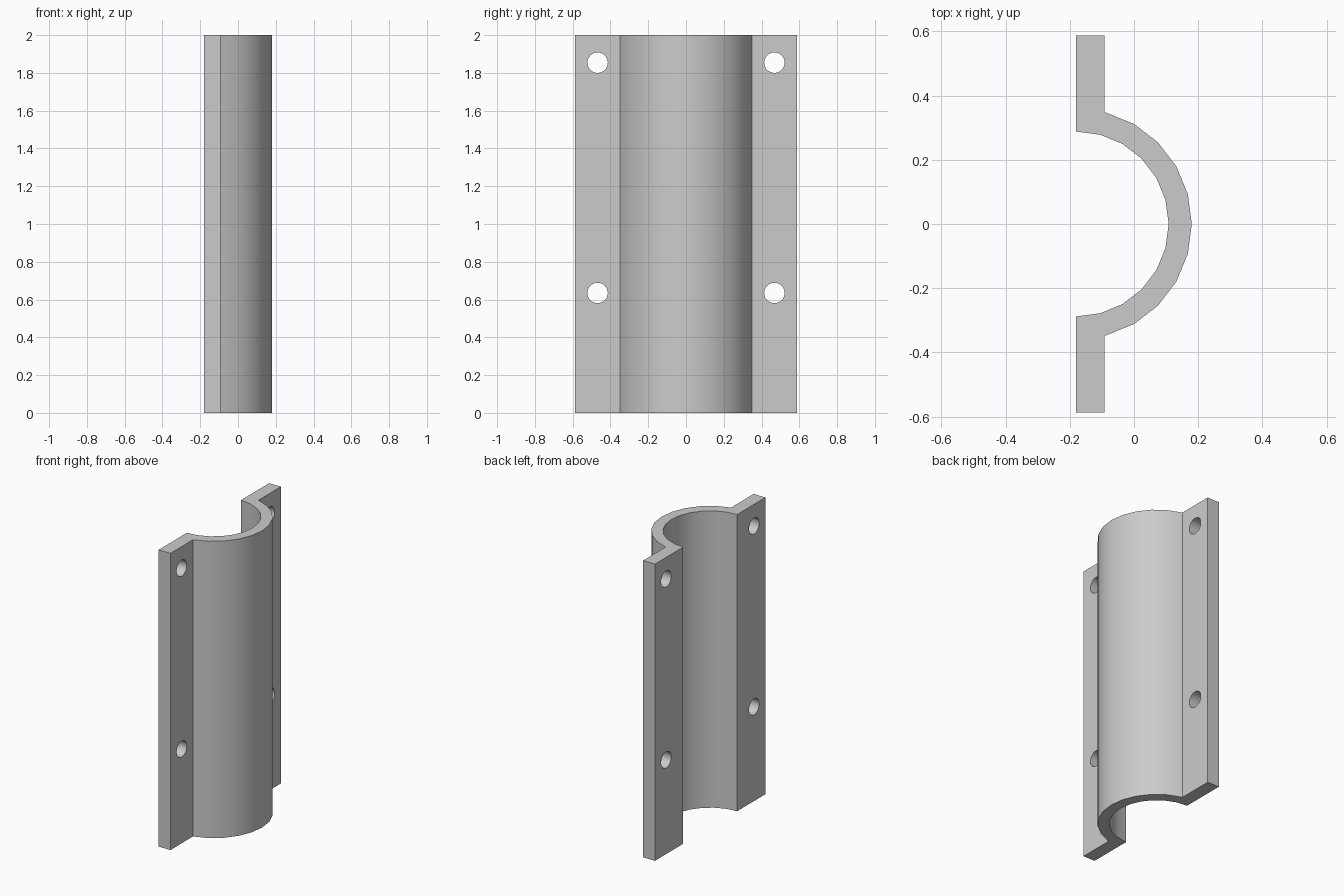
import bpy, bmesh
from math import sin, cos, radians, pi

cube = bpy.data.objects.get("Cube")
if cube:
    bpy.data.objects.remove(cube)

HEIGHT = 2.0
BACK = -0.18          # flat back plane, also the arc centre
FLANGE_FRONT = -0.092
HALF_WIDTH = 0.588
R_IN, R_OUT = 0.288, 0.36
HOLE_R, HOLE_Y = 0.054, 0.468

grey = bpy.data.materials.new("light grey")
grey.use_nodes = True
colour = (0.6, 0.6, 0.6, 1)
grey.diffuse_color = colour
grey.node_tree.nodes["Principled BSDF"].inputs["Base Color"].default_value = colour


def arc(radius, start, end, step):
    return [(BACK + radius * cos(radians(a)), radius * sin(radians(a)))
            for a in range(start, end + step, step)]


# Bracket: half-round channel with a flange on each side, extruded upward
join_y = 0.349
outline = [(BACK, -HALF_WIDTH), (FLANGE_FRONT, -HALF_WIDTH), (FLANGE_FRONT, -join_y)]
outline += arc(R_OUT, -60, 60, 15)
outline += [(FLANGE_FRONT, join_y), (FLANGE_FRONT, HALF_WIDTH), (BACK, HALF_WIDTH)]
outline += arc(R_IN, 90, -90, -15)

bm = bmesh.new()
base = bm.faces.new([bm.verts.new((x, y, 0)) for x, y in outline])
top = bmesh.ops.extrude_face_region(bm, geom=[base])["geom"]
bmesh.ops.translate(bm, vec=(0, 0, HEIGHT),
                    verts=[v for v in top if isinstance(v, bmesh.types.BMVert)])
bmesh.ops.recalc_face_normals(bm, faces=bm.faces)
mesh = bpy.data.meshes.new("half_round_bracket")
bm.to_mesh(mesh)
bm.free()
bracket = bpy.data.objects.new("half_round_bracket", mesh)
bpy.context.collection.objects.link(bracket)
mesh.materials.append(grey)

# Bolt holes through both flanges
for side in (-1, 1):
    for z in (0.635, 1.854):
        bpy.ops.mesh.primitive_cylinder_add(
            vertices=32, radius=HOLE_R, depth=0.3, rotation=(0, pi / 2, 0),
            location=((BACK + FLANGE_FRONT) / 2, side * HOLE_Y, z))
        cutter = bpy.context.object
        cutter.name = "bolt_hole_cutter"
        cutter.data.materials.append(grey)
        cutter.hide_render = True
        cut = bracket.modifiers.new("bolt_hole", "BOOLEAN")
        cut.operation = "DIFFERENCE"
        cut.solver = "EXACT"
        cut.object = cutter

# Apply the cuts, then remove the cutters
bpy.ops.object.select_all(action="DESELECT")
bpy.context.view_layer.objects.active = bracket
bracket.select_set(True)
for mod in list(bracket.modifiers):
    cutter = mod.object
    bpy.ops.object.modifier_apply(modifier=mod.name)
    bpy.data.objects.remove(cutter)
bpy.ops.object.shade_smooth_by_angle(angle=radians(30))
